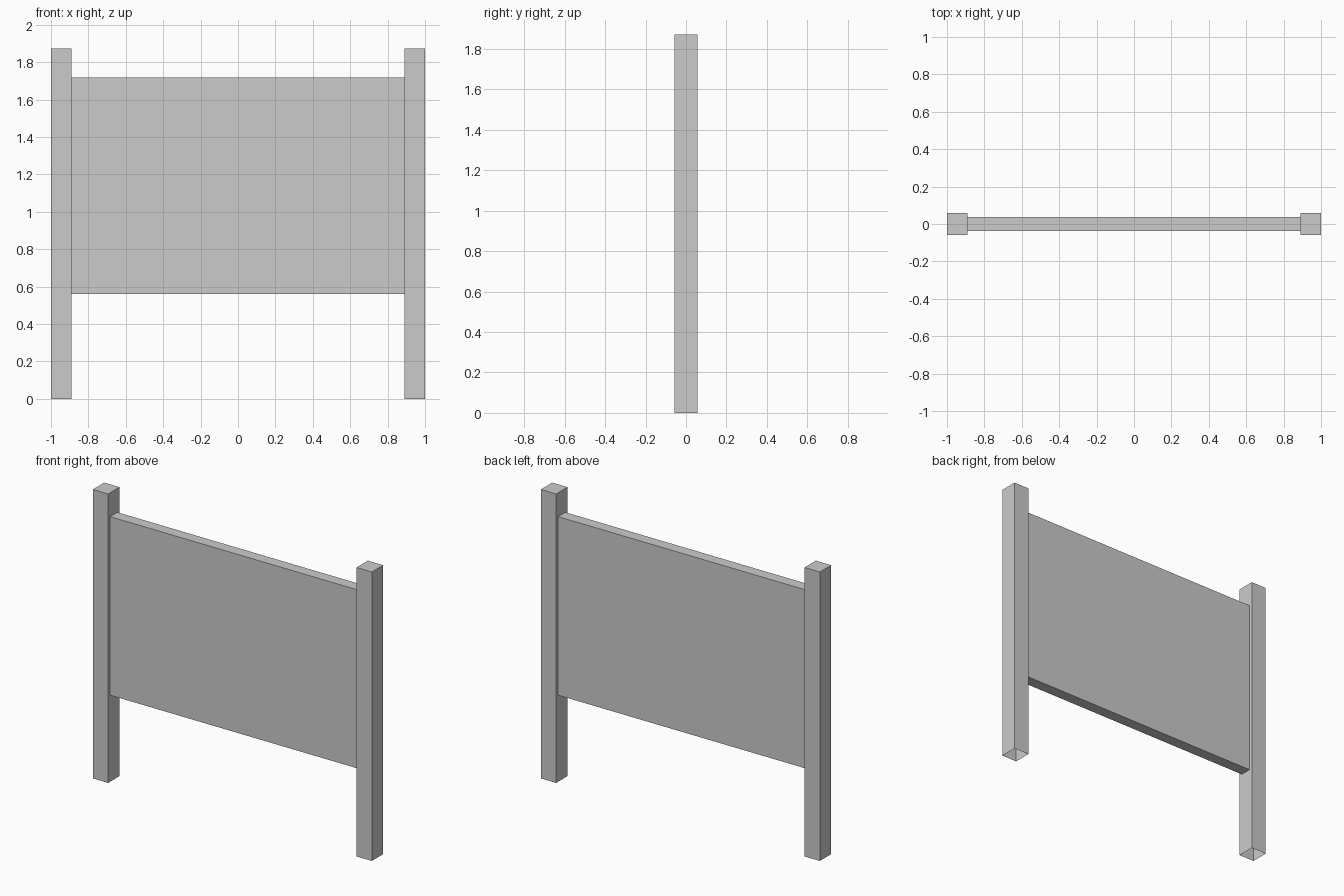
import bpy
import bmesh

if "Cube" in bpy.data.objects:
    bpy.data.objects.remove(bpy.data.objects["Cube"])


def box(name, lo, hi, open_bottom=False):
    """Axis-aligned box between two corners, optionally without its bottom face."""
    bm = bmesh.new()
    bmesh.ops.create_cube(bm, size=1)
    for v in bm.verts:
        v.co = [lo[i] if v.co[i] < 0 else hi[i] for i in range(3)]
    bm.normal_update()
    if open_bottom:
        bottom = [f for f in bm.faces if f.normal.z < -0.5]
        bmesh.ops.delete(bm, geom=bottom, context='FACES_ONLY')
    mesh = bpy.data.meshes.new(name)
    bm.to_mesh(mesh)
    bm.free()
    obj = bpy.data.objects.new(name, mesh)
    bpy.context.collection.objects.link(obj)
    return obj


POST_W, POST_D, POST_H = 0.11, 0.058, 1.872   # width, half depth, height
INNER = 1 - POST_W

# Square hollow posts, open where they meet the ground
box("left_post", (-1, -POST_D, 0), (-INNER, POST_D, POST_H), open_bottom=True)
box("right_post", (INNER, -POST_D, 0), (1, POST_D, POST_H), open_bottom=True)

# Sign board held between the posts
box("board_panel", (-INNER, -0.037, 0.56), (INNER, 0.037, 1.717))
